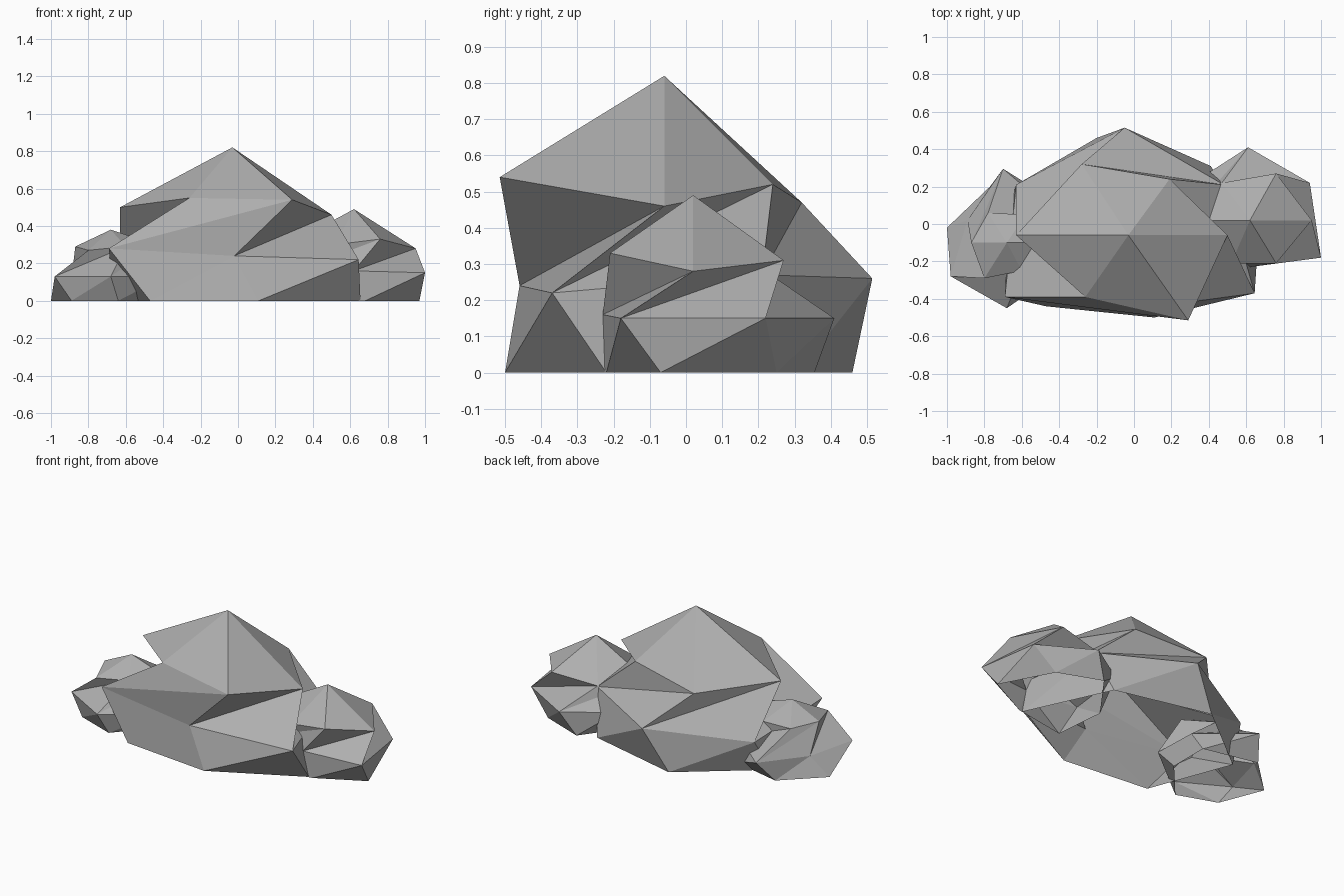
import bpy
import bmesh

# Remove the default object only
default = bpy.data.objects.get("Cube")
if default:
    bpy.data.objects.remove(default, do_unlink=True)

# One plain stone colour for every boulder
stone = bpy.data.materials.new("stone_grey")
stone.use_nodes = True
colour = (0.43, 0.43, 0.43, 1)
stone.diffuse_color = colour
stone.node_tree.nodes["Principled BSDF"].inputs["Base Color"].default_value = colour
stone.node_tree.nodes["Principled BSDF"].inputs["Roughness"].default_value = 0.9


def make_boulder(name, peak, shoulder, belly, foot):
    """Loft a faceted boulder shell, open underneath: a peak, then three hexagonal rings.
    Each ring runs counter-clockwise starting at +x; the belly is turned half a step."""
    bm = bmesh.new()
    top = bm.verts.new(peak)
    upper = [bm.verts.new(p) for p in shoulder]
    middle = [bm.verts.new(p) for p in belly]
    lower = [bm.verts.new((x, y, 0)) for x, y in foot]
    sides = len(upper)

    for k in range(sides):
        after, beyond = (k + 1) % sides, (k + 2) % sides
        # cap facet
        bm.faces.new((top, upper[k], upper[after]))
        # slanted facets between shoulder and belly
        bm.faces.new((middle[k], upper[beyond], upper[after]))
        bm.faces.new((middle[k], middle[after], upper[beyond]))
        # undercut facets between belly and foot
        bm.faces.new((middle[k], lower[after], middle[after]))
        bm.faces.new((middle[k], lower[k], lower[after]))

    mesh = bpy.data.meshes.new(name)
    bm.to_mesh(mesh)
    bm.free()
    mesh.materials.append(stone)
    boulder = bpy.data.objects.new(name, mesh)
    bpy.context.collection.objects.link(boulder)


# Large boulder in the middle
make_boulder(
    "main_boulder",
    peak=(-.03, -.06, .82),
    shoulder=[(.5, -.06, .46), (.19, .24, .52), (-.28, .32, .47),
              (-.63, -.06, .5), (-.26, -.39, .55), (.29, -.515, .54)],
    belly=[(.48, .21, .27), (-.05, .515, .26), (-.63, .21, .21),
           (-.69, -.39, .28), (-.02, -.46, .24), (.645, -.37, .22)],
    foot=[(.655, -.22), (.41, .31), (-.2, .46), (-.67, .09), (-.47, -.44), (.11, -.5)],
)

# Medium boulder leaning on the +x side
make_boulder(
    "left_boulder",
    peak=(.62, .02, .49),
    shoulder=[(.95, .02, .28), (.76, .27, .31), (.47, .22, .28),
              (.27, .02, .3), (.52, -.21, .3), (.76, -.21, .33)],
    belly=[(.94, .22, .15), (.61, .41, .15), (.33, .23, .15),
           (.28, -.18, .15), (.62, -.23, .16), (1, -.18, .15)],
    foot=[(.97, -.07), (.8, .25), (.525, .355), (.3, .05), (.33, -.28), (.68, -.22)],
)

# Small boulder leaning on the -x side
make_boulder(
    "right_boulder",
    peak=(-.68, -.1, .38),
    shoulder=[(-.44, -.1, .3), (-.58, .05, .27), (-.78, .06, .28),
              (-.87, -.1, .29), (-.8, -.29, .27), (-.6, -.25, .29)],
    belly=[(-.4, .04, .13), (-.7, .295, .13), (-.89, .02, .12),
           (-.98, -.28, .13), (-.68, -.45, .13), (-.39, -.25, .13)],
    foot=[(-.42, -.14), (-.42, .12), (-.77, .2), (-1, -.02), (-.89, -.3), (-.64, -.39)],
)
